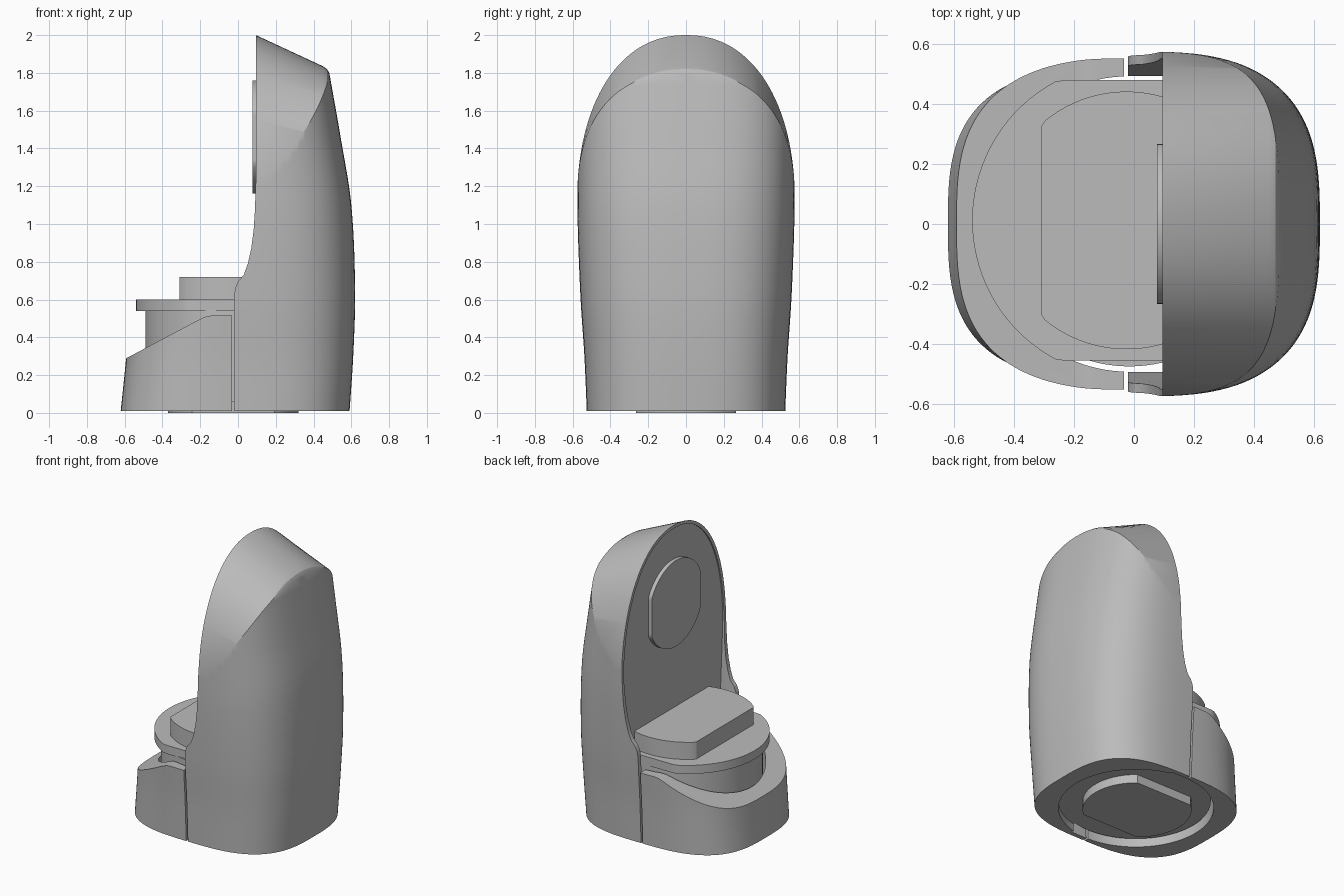
import bpy, bmesh, math
from mathutils import Vector

cube = bpy.data.objects.get("Cube")
if cube:
    bpy.data.objects.remove(cube, do_unlink=True)

gray = bpy.data.materials.new("matte_gray")
gray.use_nodes = True
COLOR = (0.5, 0.5, 0.5, 1)
gray.diffuse_color = COLOR
gray.node_tree.nodes["Principled BSDF"].inputs["Base Color"].default_value = COLOR


def loft(name, rings):
    """Skin a list of matching closed rings and cap both ends."""
    bm = bmesh.new()
    rows = [[bm.verts.new(p) for p in ring] for ring in rings]
    n = len(rows[0])
    for a, b in zip(rows, rows[1:]):
        for i in range(n):
            j = (i + 1) % n
            bm.faces.new((a[i], a[j], b[j], b[i]))
    bm.faces.new(rows[0])
    bm.faces.new(rows[-1])
    bmesh.ops.recalc_face_normals(bm, faces=bm.faces)
    mesh = bpy.data.meshes.new(name)
    bm.to_mesh(mesh)
    bm.free()
    obj = bpy.data.objects.new(name, mesh)
    bpy.context.collection.objects.link(obj)
    mesh.materials.append(gray)
    return obj


def cut(obj, tool, operation):
    """Apply a boolean and discard the tool."""
    mod = obj.modifiers.new("cut", 'BOOLEAN')
    mod.object, mod.operation, mod.solver = tool, operation, 'EXACT'
    bpy.context.view_layer.objects.active = obj
    bpy.ops.object.modifier_apply(modifier=mod.name)
    bpy.data.objects.remove(tool, do_unlink=True)


def lerp(table, v):
    """Smoothly interpolate a table of (position, value) pairs."""
    if v <= table[0][0]:
        return table[0][1]
    for i in range(len(table) - 1):
        (a, p), (b, q) = table[i], table[i + 1]
        if v <= b:
            def slope(k):
                k0, k1 = max(k - 1, 0), min(k + 1, len(table) - 1)
                return (table[k1][1] - table[k0][1]) / (table[k1][0] - table[k0][0])
            t, h = (v - a) / (b - a), b - a
            return ((2*t**3 - 3*t*t + 1) * p + (t**3 - 2*t*t + t) * h * slope(i)
                    + (3*t*t - 2*t**3) * q + (t**3 - t*t) * h * slope(i + 1))
    return table[-1][1]


def spow(v, e):
    return math.copysign(abs(v) ** e, v)


BACK = [(0, .59), (.3, .61), (.65, .62), (1.1, .6), (1.45, .545), (1.82, .48), (2.2, .415)]
NOSE = [(0, .622), (.29, .592), (.6, .56)]
WIDTH = [(0, .525), (.3, .538), (.6, .558), (1, .574), (1.25, .575), (2.2, .575)]


def plan_ring(z, seg=128):
    """Squarish horizontal section of the housing."""
    ring = []
    for i in range(seg):
        a = math.tau * i / seg
        c, s = spow(math.cos(a), 2 / 3), spow(math.sin(a), 2 / 3)
        ring.append((c * lerp(BACK if c > 0 else NOSE, z), s * lerp(WIDTH, z), z))
    return ring


def arch_ring(x, half, top, foot, seg=64):
    """Arch outline at a given x, standing on feet below the floor."""
    ring = [(x, foot, -.1)]
    for i in range(seg + 1):
        a = math.pi * i / seg
        ring.append((x, half * spow(math.cos(a), 2 / 2.2),
                     1.1 + (top - 1.1) * max(math.sin(a), 0) ** (2 / 2.2)))
    return ring + [(x, -foot, -.1)]


def side_prism(name, outline):
    """Extrude an x/z outline across the whole width."""
    return loft(name, [[(x, y, z) for x, z in outline] for y in (-1, 1)])


def disc(name, centre, r, lo, hi, axis='Z', clip_u=9, clip_v=9, seg=96):
    """Round plate with optional flats; u, v are its in-plane directions."""
    c = Vector(centre)
    rings = []
    for h in (lo, hi):
        ring = []
        for i in range(seg):
            a = math.tau * (i + .5) / seg
            u = max(-clip_u, min(clip_u, r * math.cos(a)))
            v = max(-clip_v, min(clip_v, r * math.sin(a)))
            ring.append(c + Vector((u, v, h) if axis == 'Z' else (h, v, u)))
        rings.append(ring)
    return loft(name, rings)


def housing(name, top, steps):
    return loft(name, [plan_ring(.01 + (top - .01) * i / steps) for i in range(steps + 1)])


PIVOT = (-.015, 0, 0)

# Tall rear shell: rounded body, sloped arched crown, curved front edge
shell = housing("rear_shell", 2.15, 36)
crown = [(-.1, 2.091), (.095, 2), (.45, 1.835), (.472, 1.82),
         (.485, 1.795), (.495, 1.75), (.52, 1.63), (.8, 1.6)]
cut(shell, loft("crown_tool", [arch_ring(x, .577, z, .577) for x, z in crown]), 'INTERSECT')
edge = [(-.02, -.1), (-.02, .62), (-.015, .66), (0, .695), (.03, .73), (.052, .79),
        (.07, .87), (.083, .97), (.09, 1.08), (.095, 1.25), (.095, 2.3), (1, 2.3), (1, -.1)]
cut(shell, side_prism("edge_tool", edge), 'INTERSECT')
# Recessed front panel inside the thin rim
cut(shell, loft("pocket_tool", [arch_ring(x, .553, 1.978, .488) for x in (-.3, .103)]), 'DIFFERENCE')
cut(shell, disc("recess_tool", PIVOT, .49, -.1, .06), 'DIFFERENCE')

# Low front base with sloping rim and round well
base = housing("front_base", .7, 14)
rim = [(-.033, -.1), (-.033, .515), (-.14, .515), (-.17, .51), (-.21, .492),
       (-.59, .29), (-.8, .18), (-.8, -.1)]
cut(base, side_prism("rim_tool", rim), 'INTERSECT')
cut(base, disc("well_tool", PIVOT, .493, -.1, .9), 'DIFFERENCE')

# Central column, platform, seat plate, foot and panel pad
column = disc("column", PIVOT, .475, .06, .545)
platform = disc("platform", (-.015, .012, 0), .525, .54, .6, clip_v=.468)
seat = disc("seat_plate", (-.025, .012, 0), .43, .6, .72, clip_u=.285)
foot = disc("foot_pad", (-.025, 0, 0), .345, 0, .065, clip_v=.265)
pad = disc("panel_pad", (0, 0, 1.46), .3, .076, .11, axis='X', clip_v=.267)

# Smooth curved walls, keep hard edges crisp
bpy.ops.object.select_all(action='DESELECT')
for obj in (shell, base, column, platform, seat, foot, pad):
    obj.select_set(True)
bpy.context.view_layer.objects.active = shell
bpy.ops.object.shade_smooth_by_angle(angle=math.radians(28))
